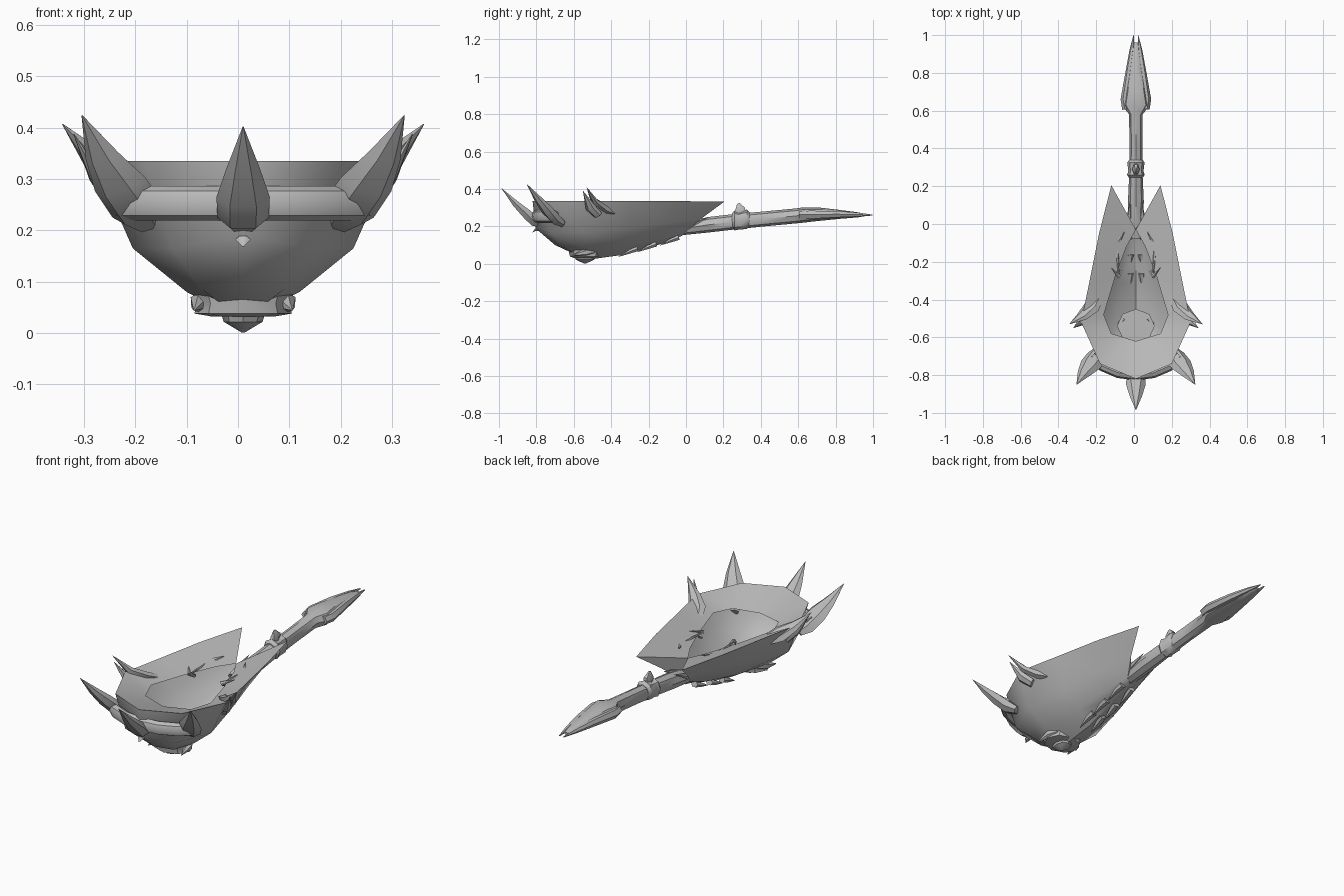
import bpy, bmesh, math
from mathutils import Vector

CX = 0.01  # centre line of the model
grey = bpy.data.materials.new("stone grey")
grey.diffuse_color = (0.5, 0.5, 0.5, 1)


def finish(name, bm, angle=40):
    bmesh.ops.remove_doubles(bm, verts=bm.verts, dist=0.0005)
    bmesh.ops.recalc_face_normals(bm, faces=bm.faces)
    me = bpy.data.meshes.new(name)
    bm.to_mesh(me)
    bm.free()
    me.materials.append(grey)
    ob = bpy.data.objects.new(name, me)
    bpy.context.collection.objects.link(ob)
    bpy.ops.object.select_all(action='DESELECT')
    ob.select_set(True)
    bpy.context.view_layer.objects.active = ob
    bpy.ops.object.shade_smooth_by_angle(angle=math.radians(angle))
    return ob


def loft(name, rings, angle=40):
    """Skin closed rings of points and cap both ends."""
    bm = bmesh.new()
    rows = [[bm.verts.new(p) for p in r] for r in rings]
    n = len(rows[0])
    for a, b in zip(rows, rows[1:]):
        for i in range(n):
            bm.faces.new((a[i], a[(i + 1) % n], b[(i + 1) % n], b[i]))
    bm.faces.new(rows[0])
    bm.faces.new(rows[-1])
    return finish(name, bm, angle)


def horn(name, path, across, sides=6):
    """Leaf-like thorn: path of (point, half width, half thickness)."""
    pts = [Vector(p[0]) for p in path]
    rings = []
    for i, (_, w, t) in enumerate(path):
        d = (pts[min(i + 1, len(pts) - 1)] - pts[max(i - 1, 0)]).normalized()
        u = Vector(across)
        u = (u - d * u.dot(d)).normalized()
        v = d.cross(u)
        rings.append([pts[i] + u * w * math.cos(k * math.tau / sides) + v * t * math.sin(k * math.tau / sides)
                      for k in range(sides)])
    return loft(name, rings)


def both(name, path, across):
    for s, tag in ((1, "right"), (-1, "left")):
        p = [((CX + s * q[0], q[1], q[2]), w, t) for q, w, t in path]
        horn(f"{name}_{tag}", p, (s * across[0], across[1], across[2]))


# hull: columns from rim to keel, front to back tip
cols = [
    [(0, -.82, .335), (0, -.805, .19), (0, -.70, .10), (0, -.54, .025)],
    [(.19, -.74, .335), (.14, -.73, .165), (.08, -.65, .085), (0, -.54, .025)],
    [(.29, -.52, .335), (.215, -.54, .165), (.11, -.53, .08), (0, -.50, .025)],
    [(.245, -.30, .335), (.17, -.31, .19), (.085, -.31, .10), (0, -.32, .05)],
    [(.195, -.05, .335), (.125, -.10, .22), (.06, -.10, .14), (0, -.12, .11)],
    [(.13, .205, .332), (.075, .08, .24), (.03, .0, .17), (0, -.02, .15)],
]
notch = (0, -.03, .27)
floor = [(0, -.62, .275), (.13, -.58, .28), (.17, -.48, .285), (.11, -.28, .28), (.05, -.12, .275), notch]
bm = bmesh.new()
for s in (1, -1):
    def vert(p):
        return bm.verts.new((CX + s * p[0], p[1], p[2]))
    grid = [[vert(f)] + [vert(p) for p in c] for f, c in zip(floor, cols)]
    for a, b in zip(grid, grid[1:]):
        for i in range(4):
            bm.faces.new((a[i], a[i + 1], b[i + 1], b[i]))
    bm.faces.new(grid[-1])
finish("hull", bm, 50)

# swollen band round the front
band = [((CX + .27 * math.sin(a), -.60 - .20 * math.cos(a), .253), .034, .028)
        for a in [math.radians(d) for d in range(-60, 61, 20)]]
horn("front_band", band, (0, 0, 1), 8)

# horns round the rim
horn("front_horn", [((CX, -.77, .205), .025, .015), ((CX, -.81, .225), .05, .03), ((CX, -.85, .265), .052, .03),
                    ((CX, -.91, .32), .033, .02), ((CX, -.985, .402), .001, .001)], (1, 0, 0))
both("corner_horn", [((.185, -.66, .215), .03, .02), ((.205, -.70, .24), .055, .032), ((.24, -.745, .29), .055, .03),
                     ((.275, -.79, .345), .035, .02), ((.314, -.85, .424), .001, .001)], (.7, .6, -.5))
both("side_horn", [((.20, -.39, .28), .03, .02), ((.235, -.44, .30), .045, .022), ((.285, -.49, .335), .03, .018),
                   ((.352, -.53, .407), .001, .001)], (.6, .6, -.5))
both("side_prong", [((.25, -.47, .26), .025, .015), ((.285, -.51, .30), .028, .015),
                    ((.33, -.55, .388), .001, .001)], (0, 1, 0))

# thin claws breaking through the floor
for y, dx in ((-.06, -.03), (-.25, .04)):
    both("floor_claw", [((.085, y, .27), .014, .01), ((.09, y - .03, .288), .012, .008),
                        ((.09 + dx, y + .02, .297), .001, .001)], (1, 0, 0))
both("floor_ridge", [((.09, -.05, .28), .003, .004), ((.10, -.15, .283), .009, .008),
                     ((.09, -.27, .285), .003, .004)], (1, 0, 0))

# collar and knob under the belly
def ellipse(z, rx, ry, y=-.54, n=8):
    return [(CX + rx * math.cos(k * math.tau / n), y + ry * math.sin(k * math.tau / n), z) for k in range(n)]


loft("belly_collar", [ellipse(.085, .10, .09), ellipse(.058, .09, .085), ellipse(.038, .095, .08),
                      ellipse(.032, .06, .06)])
loft("belly_knob", [ellipse(.045, .045, .06), ellipse(.022, .038, .05), ellipse(.001, .003, .005)])
both("belly_spur", [((.06, -.50, .07), .02, .02), ((.085, -.54, .06), .02, .02), ((.095, -.61, .045), .002, .002)],
     (0, 0, 1))
for y, z in ((-.30, .06), (-.20, .085), (-.08, .12)):
    both("keel_spur", [((.03, y + .04, z + .02), .02, .015), ((.035, y, z + .005), .018, .012),
                       ((.035, y - .06, z - .022), .001, .001)], (1, 0, 0))
horn("chin_spur", [((CX, -.76, .185), .012, .008), ((CX, -.805, .182), .015, .008), ((CX, -.82, .168), .001, .001)],
     (1, 0, 0))

# handle: (y, half width, bottom, top)
def bar(name, spec, n=8, x=0.0):
    loft(name, [[(CX + x + w * math.cos(k * math.tau / n), y, (lo + hi) / 2 + (hi - lo) / 2 * math.sin(k * math.tau / n))
                 for k in range(n)] for y, w, lo, hi in spec])


bar("handle", [(-.08, .03, .15, .20), (.0, .038, .155, .225), (.12, .042, .167, .25), (.25, .036, .182, .265),
               (.42, .034, .20, .28), (.58, .036, .215, .295), (.63, .075, .22, .302), (.70, .06, .228, .302),
               (.82, .04, .24, .288), (.92, .028, .248, .275), (.96, .01, .255, .266)])
bar("handle_ring", [(.245, .036, .19, .27), (.26, .047, .178, .285), (.28, .04, .182, .278), (.325, .046, .186, .29),
                    (.34, .036, .20, .275)])
horn("ring_fin", [((CX, .29, .26), .016, .035), ((CX, .29, .295), .02, .03), ((CX, .28, .322), .003, .008)], (1, 0, 0))
# blades of the pointed end
both("end_blade", [((.045, .61, .262), .028, .022), ((.055, .66, .262), .026, .025), ((.04, .80, .265), .016, .02),
                   ((.022, .92, .263), .012, .012), ((.012, .997, .260), .002, .003)], (1, 0, 0))
both("handle_root_spur", [((.03, -.02, .19), .02, .02), ((.035, .04, .215), .014, .014), ((.03, .12, .25), .001, .001)],
     (1, 0, 0))
